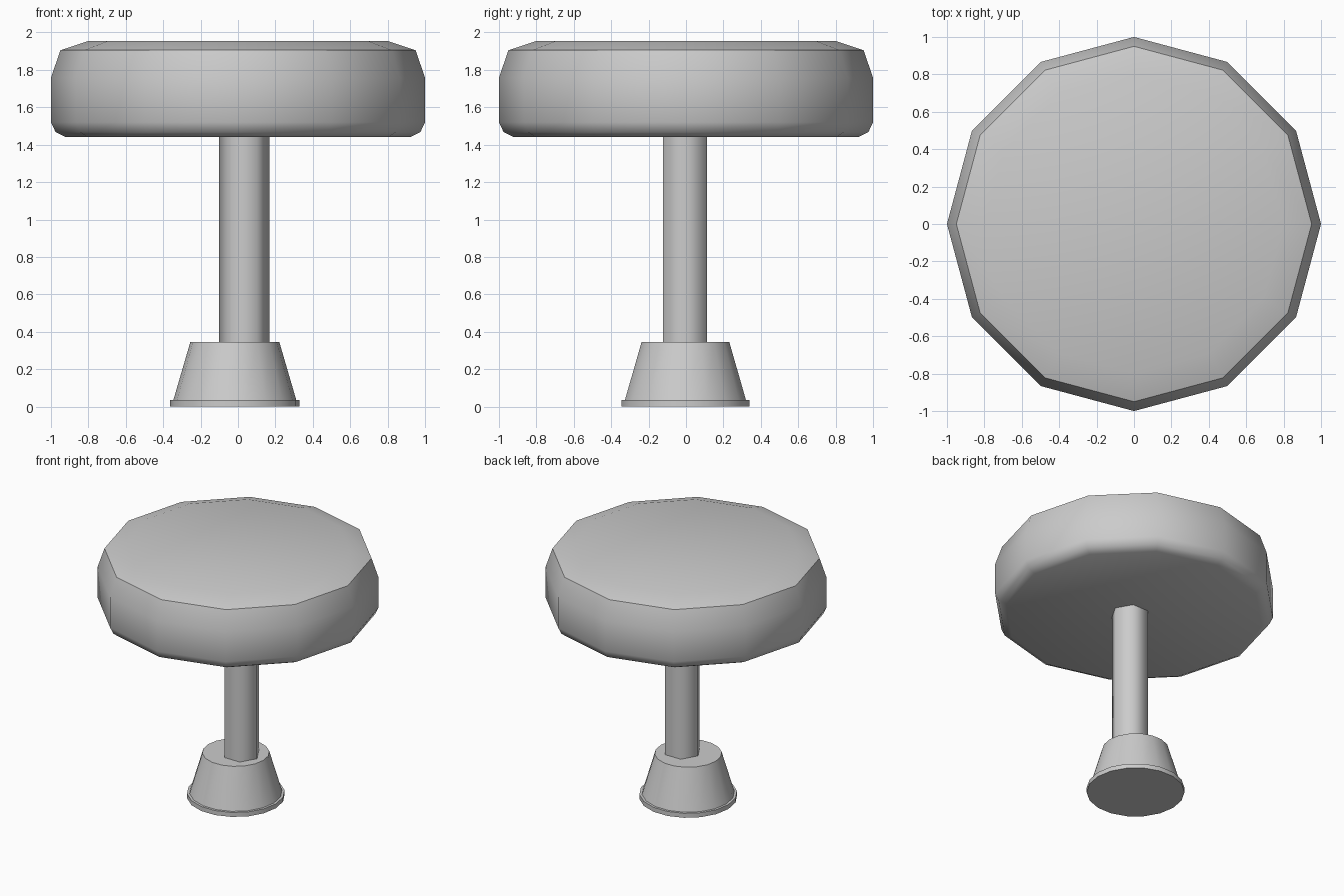
import bpy, bmesh
from math import cos, sin, pi, radians

if "Cube" in bpy.data.objects:
    bpy.data.objects.remove(bpy.data.objects["Cube"])


def lathe(name, profile, sides, centre=(0, 0), angle=30):
    """Capped turned solid from (radius, z) points, bottom to top."""
    bm = bmesh.new()
    rings = [[bm.verts.new((centre[0] + r * cos(2 * pi * i / sides),
                            centre[1] + r * sin(2 * pi * i / sides), z))
              for i in range(sides)] for r, z in profile]
    for low, high in zip(rings, rings[1:]):
        for i in range(sides):
            j = (i + 1) % sides
            bm.faces.new((low[i], low[j], high[j], high[i]))
    bm.faces.new(rings[0][::-1])
    bm.faces.new(rings[-1])
    mesh = bpy.data.meshes.new(name)
    bm.to_mesh(mesh)
    bm.free()
    ob = bpy.data.objects.new(name, mesh)
    bpy.context.collection.objects.link(ob)
    bpy.ops.object.select_all(action='DESELECT')
    ob.select_set(True)
    bpy.context.view_layer.objects.active = ob
    bpy.ops.object.shade_smooth_by_angle(angle=radians(angle))
    return ob


# Twelve-sided padded seat with rounded rim and slightly crowned top
lathe("seat", [(0.92, 1.44), (0.975, 1.467), (1.0, 1.52), (1.0, 1.757),
               (0.95, 1.905), (0.80, 1.955)], 12, angle=48)

# Six-sided post, slightly off centre
lathe("post", [(0.135, 0.34), (0.135, 1.445)], 6, (0.034, -0.005), angle=62)

# Tapered foot with a thin flange at the floor
foot_centre = (-0.017, -0.003)
lathe("foot", [(0.330, 0.03), (0.238, 0.345)], 18, foot_centre)
lathe("foot_flange", [(0.347, 0.0), (0.347, 0.035)], 18, foot_centre)
